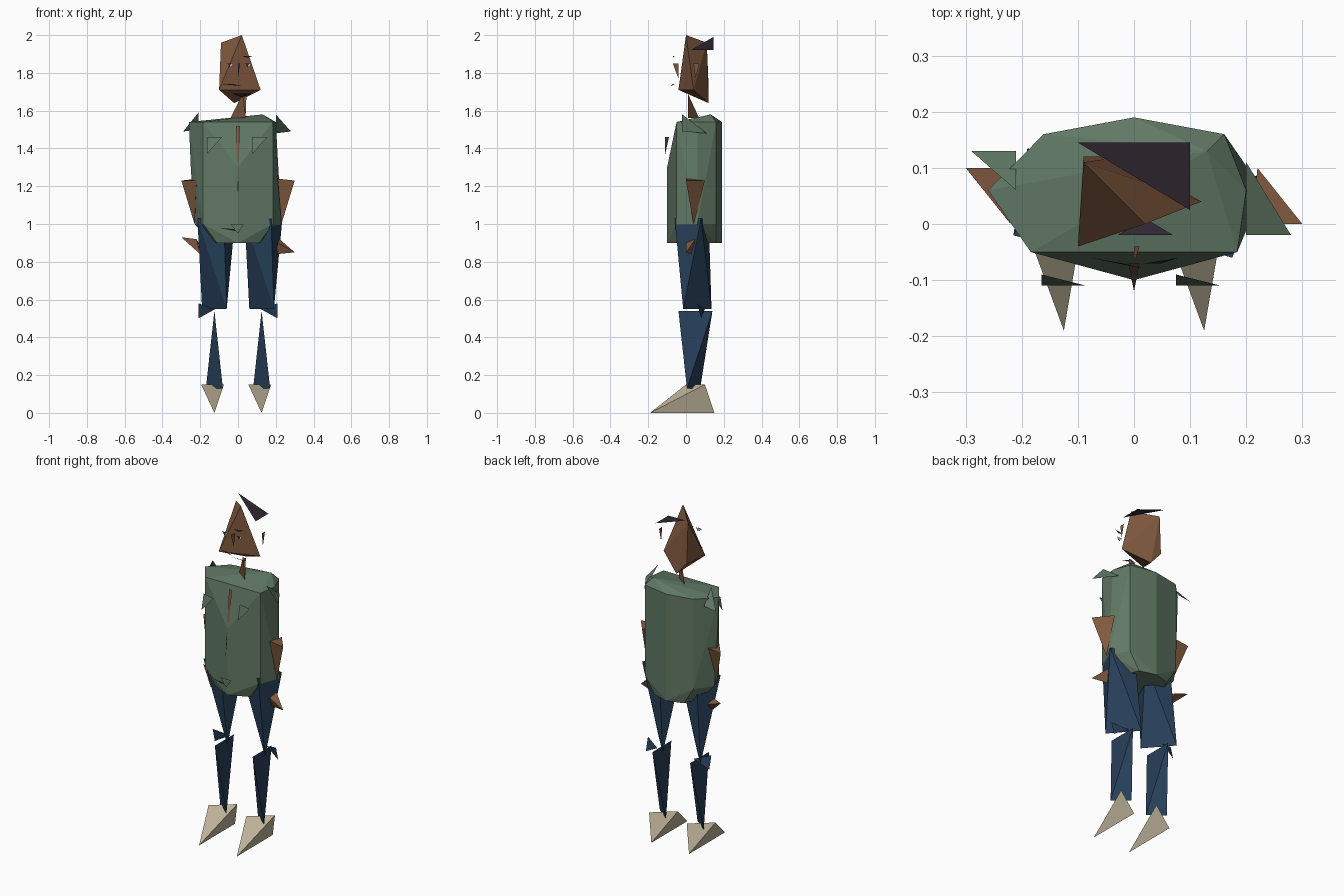
import bpy, bmesh
from mathutils import Vector

if "Cube" in bpy.data.objects:
    bpy.data.objects.remove(bpy.data.objects["Cube"], do_unlink=True)


def material(name, red, green, blue):
    made = bpy.data.materials.new(name)
    made.use_nodes = True
    colour = (red, green, blue, 1)
    made.diffuse_color = colour
    made.node_tree.nodes["Principled BSDF"].inputs["Base Color"].default_value = colour
    return made


sage = material("sage_green", .12, .19, .13)
navy = material("navy_blue", .02, .05, .1)
skin = material("warm_brown", .22, .1, .05)
beige = material("pale_beige", .52, .45, .32)
plum = material("dark_plum", .03, .02, .03)
white = material("eye_white", .6, .6, .5)


def finish(name, bm, mat):
    """Turn a bmesh into a named, coloured object."""
    bmesh.ops.recalc_face_normals(bm, faces=bm.faces)
    mesh = bpy.data.meshes.new(name)
    bm.to_mesh(mesh)
    bm.free()
    mesh.materials.append(mat)
    bpy.context.collection.objects.link(bpy.data.objects.new(name, mesh))


def solid(name, points, mat):
    """Faceted convex block spanning its corner points."""
    bm = bmesh.new()
    for point in points:
        bm.verts.new(point)
    bmesh.ops.convex_hull(bm, input=bm.verts)
    loose = [vert for vert in bm.verts if not vert.link_faces]
    bmesh.ops.delete(bm, geom=loose, context='VERTS')
    finish(name, bm, mat)


def wedge(name, mat, low, low_reach, high, high_reach, cross=None):
    """Block between two level edges; cross widens the upper edge to a diamond."""
    points = []
    edges = [(low, low_reach), (high, high_reach)]
    if cross:
        edges.append((high, cross))
    for centre, reach in edges:
        offset = Vector((*reach, 0))
        points += [Vector(centre) + offset, Vector(centre) - offset]
    solid(name, points, mat)


def chip(name, mat, corner, across, down):
    """Single flat triangle from a corner and two edge directions."""
    corner = Vector(corner)
    bm = bmesh.new()
    corners = (corner, corner + Vector(across), corner + Vector(down))
    bm.faces.new([bm.verts.new(point) for point in corners])
    finish(name, bm, mat)


# Jacket: stacked eight-sided sections with a ridged crown
front_corner, back_corner, back = -.05, .16, .19
jacket_points = [(.13, .13, 1.58)]
for height, half_width, lean, front in [
        (1.54, .23, -.03, front_corner), (1.3, .23, -.02, -.1),
        (1, .23, 0, -.1), (.9, .14, 0, -.1)]:
    jacket_points += [(0, front, height), (0, back, height)]
    for side in (-1, 1):
        flank = side * half_width
        jacket_points += [(flank + lean, .06, height),
                          (flank * .8, front_corner, height),
                          (flank * .7, back_corner, height)]
solid("jacket", jacket_points, sage)

# Jacket details
chip("jacket_placket", skin, (-.01, -.07, 1.52), (.02, 0, 0), (.01, -.05, -.4))
chip("belt_buckle", sage, (-.04, -.11, 1), (.07, 0, 0), (.04, 0, -.05))
chip("belt_line", plum, (-.1, -.11, .98), (.1, 0, -.01), (.1, 0, -.02))
for name, x in (("right_pocket", -.165), ("left_pocket", .075)):
    chip(name, sage, (x, -.09, 1.46), (.08, -.02, 0), (0, -.02, -.09))
chip("right_shoulder_flap", sage, (-.29, .13, 1.49), (.08, 0, .01), (.08, -.07, .1))
chip("left_shoulder_flap", sage, (.2, -.02, 1.58), (.08, 0, -.09), (0, .13, -.1))

# Forearms and hands
for name, side, y in (("right", -1, .1), ("left", 1, 0)):
    elbow = Vector((side * .3, y, 1.23))
    wrist = Vector((side * .23, .04, 1))
    inner = Vector((side * .22, .1 - y, 1.23))
    solid(name + "_forearm", [elbow, wrist, inner, (side * .21, y, 1.24)], skin)
    tip = Vector((side * .3, y, .89 - side * .04))
    solid(name + "_hand", [tip, (side * .22, .05, .92),
                           (side * .2, .03, .84), (side * .21, y, .9)], skin)

# Legs and shoes
for name, x in (("right", -.125), ("left", .125)):
    wedge(name + "_thigh", navy, (x, .06, .55), (.065, -.075),
          (x + .01, .03, 1.03), (.1, .05), cross=(.04, -.09))
    wedge(name + "_calf", navy, (x, .04, .13), (.045, -.035),
          (x, .05, .54), (0, .09))
    wedge(name + "_shoe", beige, (x, -.02, 0), (0, .17),
          (x - .01, .05, .15), (.06, .05))
    side = 1 if x > 0 else -1
    chip(name + "_knee_patch", navy, (side * .21, .06, .58),
         (0, .02, -.08), (side * -.09, .04, -.03))

# Neck and head
wedge("neck", skin, (0, .04, 1.56), (.04, -.03), (.035, .01, 1.69), (.01, 0))
solid("head", [(.02, 0, 2), (-.09, .11, 1.96), (-.1, -.04, 1.71),
               (.12, .04, 1.71), (-.09, .12, 1.72), (-.02, .12, 1.64)], skin)
chip("hair", plum, (.1, .145, 1.92), (-.2, 0, .07), (0, -.12, 0))
chip("ear", skin, (.13, .04, 1.85), (0, .03, 0), (0, .01, -.08))
chip("nose", skin, (0, -.07, 1.85), (.01, .03, 0), (0, .03, -.08))
chip("mouth", plum, (-.03, -.02, 1.69), (.1, 0, 0), (.05, .03, -.02))
chip("moustache", plum, (-.08, -.06, 1.74), (.06, -.01, 0), (.1, -.02, -.01))
chip("brow", plum, (.02, -.07, 1.89), (.06, .01, 0), (.03, 0, -.01))
for name, x in (("right", -.045), ("left", .05)):
    chip(name + "_eye", white, (x - .02, -.06, 1.85), (.04, 0, 0), (.03, 0, -.02))
    chip(name + "_pupil", plum, (x - .01, -.064, 1.85), (.02, 0, 0), (.01, 0, -.02))
